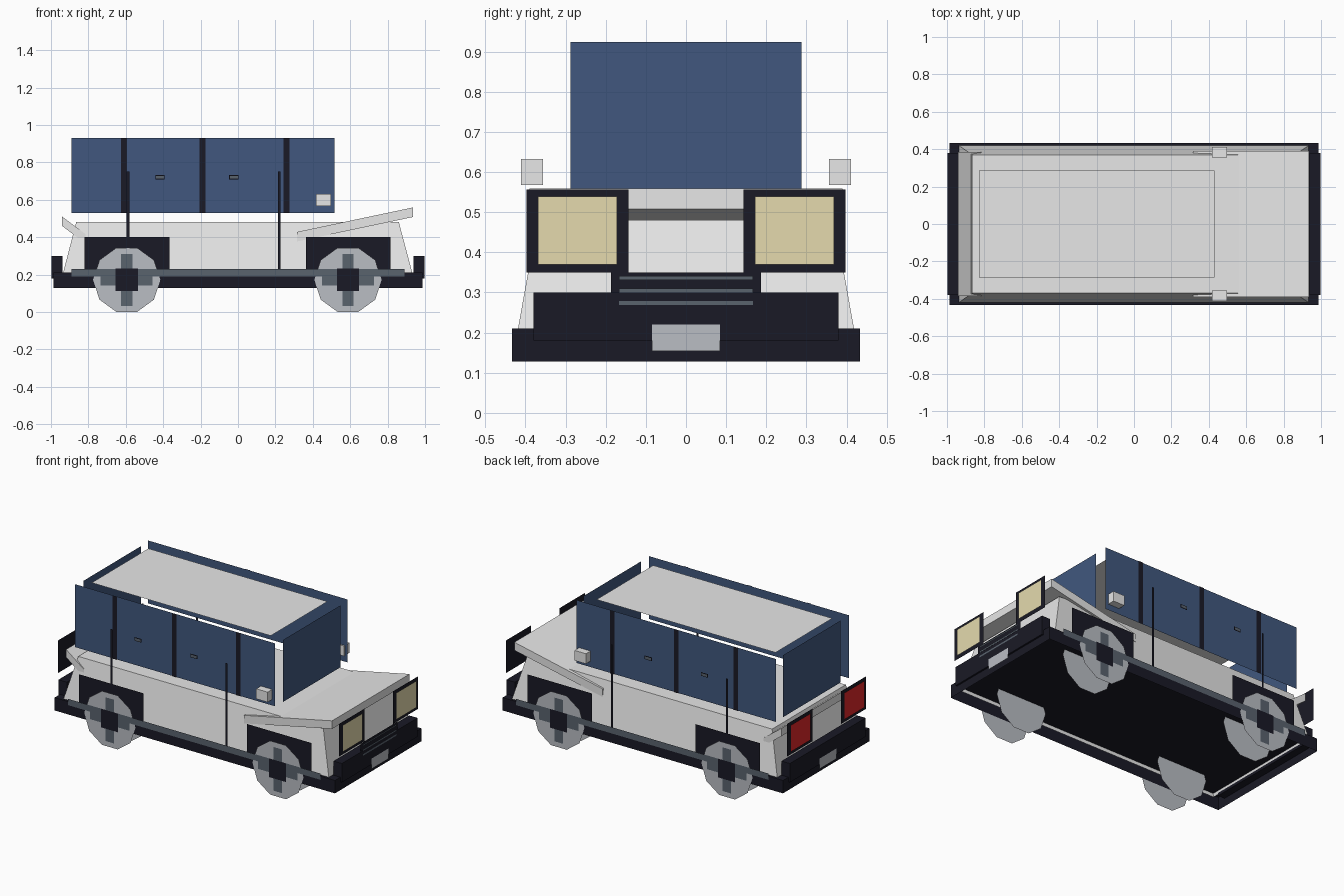
import bpy, bmesh, math
from mathutils import Vector

cube = bpy.data.objects.get("Cube")
if cube:
    bpy.data.objects.remove(cube, do_unlink=True)


def material(name, r, g, b):
    m = bpy.data.materials.new(name)
    m.use_nodes = True
    m.diffuse_color = (r, g, b, 1)
    bsdf = next(n for n in m.node_tree.nodes if n.type == 'BSDF_PRINCIPLED')
    bsdf.inputs["Base Color"].default_value = (r, g, b, 1)
    bsdf.inputs["Roughness"].default_value = 0.8
    return m


white = material("white_paint", .80, .80, .80)
dark = material("dark_trim", .010, .010, .019)
blue = material("blue_glass", .052, .097, .21)
slate = material("slate_trim", .10, .125, .155)
grey = material("wheel_grey", .49, .51, .55)
cream = material("headlight_cream", .78, .70, .42)
red = material("tail_light_red", .75, .02, .022)


def finish(name, bm, mat):
    mesh = bpy.data.meshes.new(name)
    bm.to_mesh(mesh)
    bm.free()
    mesh.materials.append(mat)
    ob = bpy.data.objects.new(name, mesh)
    bpy.context.scene.collection.objects.link(ob)
    return ob


def box(name, mat, x, y, z, shape=None, open_bottom=False):
    """Box from (min, max) ranges; shape may move each corner."""
    bm = bmesh.new()
    bmesh.ops.create_cube(bm, size=1)
    if open_bottom:
        bm.normal_update()
        under = [f for f in bm.faces if f.normal.z < -.5]
        bmesh.ops.delete(bm, geom=under, context='FACES_ONLY')
    for v in bm.verts:
        c = Vector([r[0] if v.co[i] < 0 else r[1] for i, r in enumerate((x, y, z))])
        v.co = shape(c) if shape else c
    return finish(name, bm, mat)


def sheet(name, mat, corners):
    bm = bmesh.new()
    bm.faces.new([bm.verts.new(c) for c in corners])
    return finish(name, bm, mat)


def side_sheet(name, mat, side, x, y, z):
    """Upright sheet along x, facing outward on the given side."""
    pts = [(x[0], z[0]), (x[1], z[0]), (x[1], z[1]), (x[0], z[1])]
    sheet(name, mat, [(px, y * side, pz) for px, pz in pts[::-side]])


def end_sheet(name, mat, end, x, y, z):
    """Upright sheet across y, facing outward at the given end."""
    pts = [(y[0], z[0]), (y[1], z[0]), (y[1], z[1]), (y[0], z[1])]
    sheet(name, mat, [(x * end, py, pz) for py, pz in pts[::end]])


# Tapered lower body
def taper(c):
    if c.z > .4:
        c.x = .86 if c.x > 0 else -.865
        c.y = math.copysign(.37, c.y)
    return c


box("body", white, (-.94, .937), (-.422, .422), (.19, .48), taper, open_bottom=True)


# Sloping bonnet and tail lid
def bonnet_slope(c):
    c.z += (c.x - .315) * .211
    return c


def lid_slope(c):
    c.z -= (c.x + .94) * .75
    return c


box("bonnet", white, (.315, .935), (-.39, .39), (.377, .428), bonnet_slope)
box("tail_lid", white, (-.94, -.815), (-.385, .385), (.46, .51), lid_slope)

# Chassis: shallow tray that is open underneath
box("chassis_tray", dark, (-.986, .986), (-.434, .434), (.128, .21), open_bottom=True)
for end, label in ((1, "front"), (-1, "rear")):
    xs = sorted((.938 * end, .997 * end))
    box(label + "_bumper", dark, xs, (-.38, .38), (.18, .30))
    end_sheet(label + "_number_plate", grey, end, 1, (-.085, .085), (.154, .22))
    # Lamps with dark surrounds
    for s in (1, -1):
        y = sorted((.143 * s, .397 * s))
        end_sheet(label + "_lamp_surround", dark, end, .99, y, (.35, .557))
        y = sorted((.172 * s, .369 * s))
        end_sheet(label + "_lamp", cream if end > 0 else red, end, .996, y, (.37, .539))

# Grille
end_sheet("grille", dark, 1, .992, (-.187, .187), (.18, .35))
for z in (.274, .305, .336):
    end_sheet("grille_bar", slate, 1, .998, (-.167, .167), (z - .005, z + .005))

# Roof and end windows
sheet("roof", white, [(-.83, -.285, .925), (.43, -.285, .925), (.43, .285, .925), (-.83, .285, .925)])
end_sheet("windscreen", blue, 1, .52, (-.288, .288), (.53, .924))
end_sheet("rear_window", blue, -1, .885, (-.288, .288), (.53, .924))


# Wheel disc standing in the xz plane
def disc(name, x, y, radius, sides, side):
    angles = [math.tau * (i + .5) / sides - math.pi / 2 for i in range(sides)]
    ring = [(x + radius * math.cos(a), y, .172 + radius * math.sin(a)) for a in angles]
    sheet(name, grey, ring[::-side])


for side, label in ((1, "left"), (-1, "right")):
    side_sheet(label + "_sill_strip", slate, side, (-.89, .89), .4395, (.19, .23))
    # Side glass, pillars, handles and door seams
    side_sheet(label + "_side_glass", blue, side, (-.89, .515), .365, (.53, .93))
    for x in (-.61, -.19, .26):
        side_sheet(label + "_pillar", dark, side, (x - .016, x + .016), .369, (.53, .93))
    for x in (-.417, -.022):
        side_sheet(label + "_handle_rim", dark, side, (x - .025, x + .025), .411, (.709, .732))
        side_sheet(label + "_handle", slate, side, (x - .021, x + .021), .414, (.713, .728))
    for x in (-.588, .22):
        side_sheet(label + "_door_seam", dark, side, (x - .007, x + .007), .43, (.21, .75))
    box(label + "_mirror", white, (.416, .496), sorted((.356 * side, .411 * side)), (.568, .632))
    # Wheels with arches, spokes and hubs
    for x, place in ((-.595, "rear"), (.588, "front")):
        part = label + "_" + place
        side_sheet(part + "_arch", dark, side, (x - .225, x + .228), .427, (.21, .40))
        disc(part + "_wheel_outer", x, .438 * side, .18, 10, side)
        disc(part + "_wheel_inner", x, .29 * side, .18, 10, side)
        side_sheet(part + "_upright_spoke", slate, side, (x - .03, x + .03), .44, (.033, .311))
        side_sheet(part + "_level_spoke", slate, side, (x - .139, x + .139), .4405, (.143, .202))
        side_sheet(part + "_hub", dark, side, (x - .06, x + .06), .443, (.113, .232))
